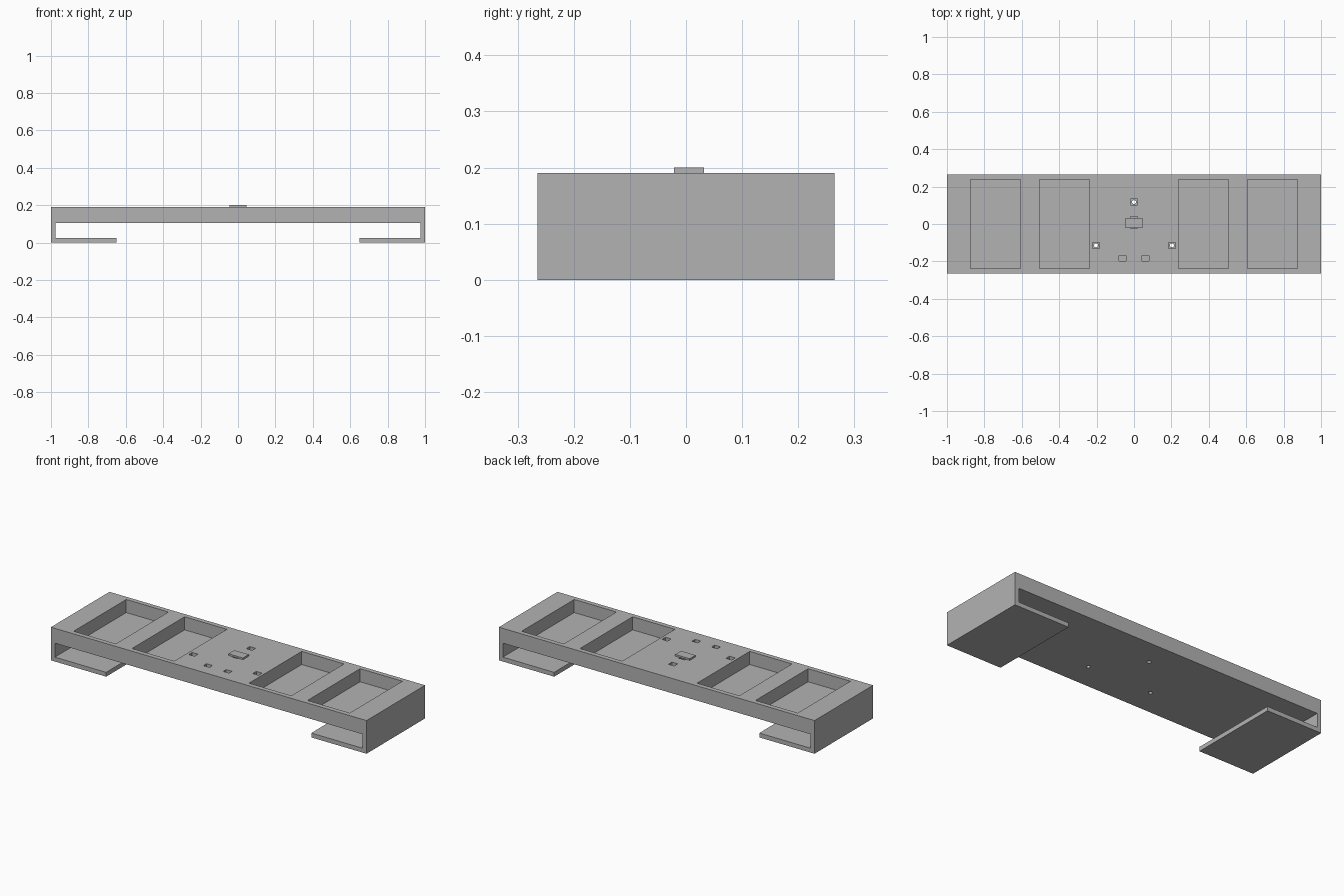
import bpy
import bmesh
from mathutils import Matrix, Vector

cube = bpy.data.objects.get("Cube")
if cube:
    bpy.data.objects.remove(cube, do_unlink=True)

grey = bpy.data.materials.new("plain_grey")
grey.use_nodes = True
colour = (0.45, 0.45, 0.45, 1)
grey.diffuse_color = colour
grey.node_tree.nodes["Principled BSDF"].inputs["Base Color"].default_value = colour

DEPTH = 0.265    # half depth of the tray
TOP = 0.19       # height of the tray top
UNDER = 0.105    # underside of the slab


def make_object(name, bm):
    bmesh.ops.recalc_face_normals(bm, faces=bm.faces)
    mesh = bpy.data.meshes.new(name)
    bm.to_mesh(mesh)
    bm.free()
    mesh.materials.append(grey)
    obj = bpy.data.objects.new(name, mesh)
    bpy.context.collection.objects.link(obj)
    return obj


def add_box(bm, low, high):
    low, high = Vector(low), Vector(high)
    matrix = Matrix.Translation((low + high) / 2) @ Matrix.Diagonal((*(high - low), 1))
    bmesh.ops.create_cube(bm, size=1, matrix=matrix)


def add_recess(bm, x, y, width, length, depth):
    add_box(bm, (x - width / 2, y - length / 2, TOP - depth),
            (x + width / 2, y + length / 2, TOP + 0.05))


def cut(target, cutter):
    mod = target.modifiers.new("cut", "BOOLEAN")
    mod.operation = "DIFFERENCE"
    mod.solver = "EXACT"
    mod.object = cutter
    cutter.hide_render = True
    bpy.context.view_layer.objects.active = target
    bpy.ops.object.modifier_apply(modifier=mod.name)
    bpy.data.objects.remove(cutter, do_unlink=True)


# Tray body: slab, end walls and inward clamp lips in one extruded profile
half = [(0.65, 0), (1, 0), (1, TOP)]
inner = [(0.975, UNDER), (0.975, 0.025), (0.65, 0.025)]
right = half[::-1] + []
outline = (half + [(-x, z) for x, z in half[::-1]]
           + [(-x, z) for x, z in inner[::-1]] + inner)
bm = bmesh.new()
face = bm.faces.new([bm.verts.new((x, -DEPTH, z)) for x, z in outline])
side = bmesh.ops.extrude_face_region(bm, geom=[face])
moved = [v for v in side["geom"] if isinstance(v, bmesh.types.BMVert)]
bmesh.ops.translate(bm, verts=moved, vec=(0, 2 * DEPTH, 0))
tray = make_object("tray_body", bm)

# Four large pockets, screw seats, small blind recesses and the strap slot
screws = [(0, 0.117), (-0.203, -0.114), (0.203, -0.114)]
bm = bmesh.new()
for sign in (-1, 1):
    for x in (0.371, 0.741):
        add_recess(bm, sign * x, 0, 0.268, 0.476, 0.075)
    add_recess(bm, sign * 0.062, -0.183, 0.037, 0.028, 0.03)
for x, y in screws:
    add_recess(bm, x, y, 0.037, 0.032, 0.03)
add_recess(bm, 0, 0.008, 0.038, 0.066, 0.03)
cut(tray, make_object("recess_cutter", bm))

# Screw holes through the slab
bm = bmesh.new()
for x, y in screws:
    bmesh.ops.create_cone(bm, cap_ends=True, segments=12, radius1=0.011,
                          radius2=0.011, depth=0.3,
                          matrix=Matrix.Translation((x, y, TOP)))
cut(tray, make_object("screw_hole_cutter", bm))

# Raised bridge over the strap slot
bm = bmesh.new()
add_box(bm, (-0.046, -0.021, TOP), (0.046, 0.032, 0.2))
make_object("strap_bridge", bm)
